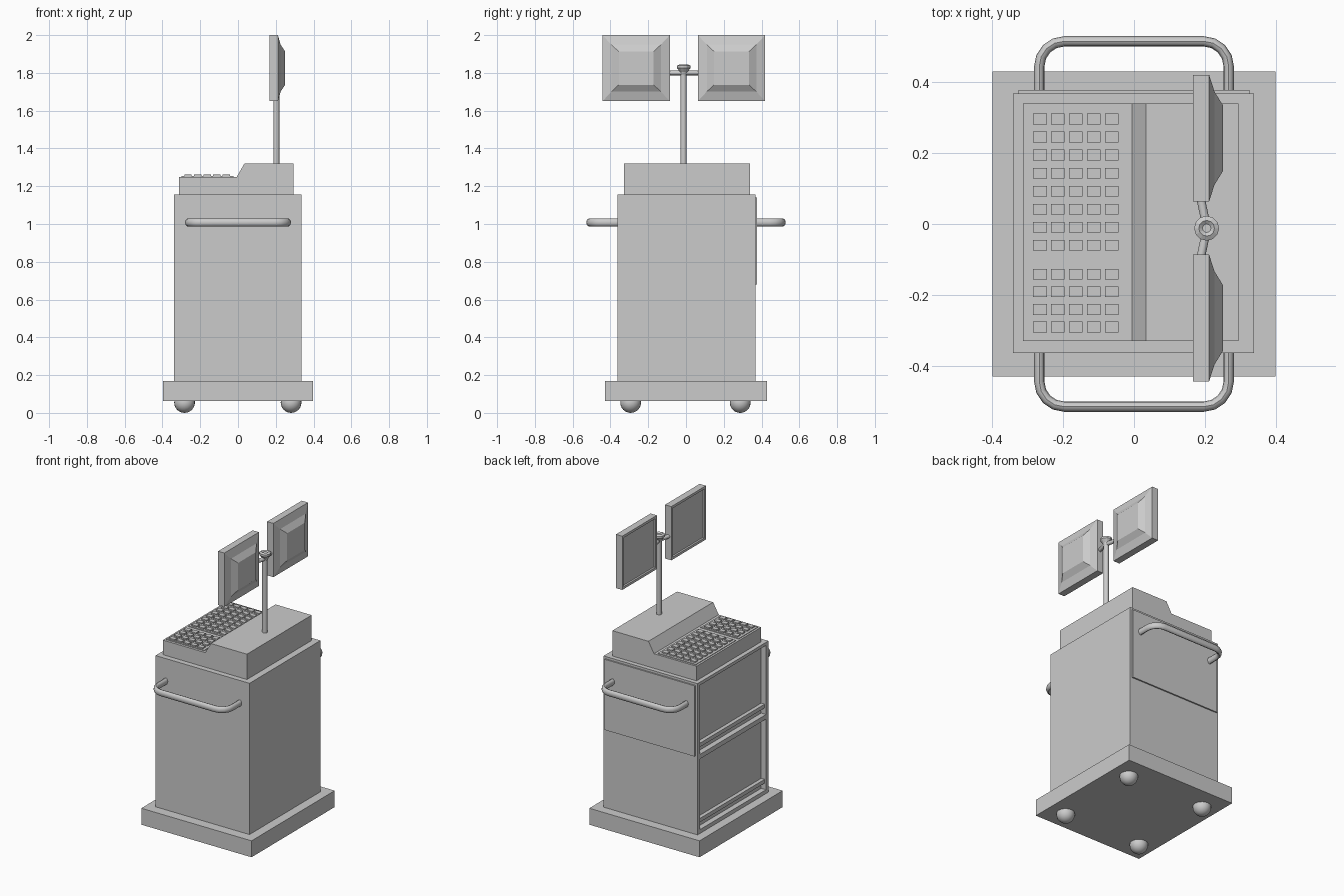
import bpy, bmesh, math
from mathutils import Vector

if "Cube" in bpy.data.objects:
    bpy.data.objects.remove(bpy.data.objects["Cube"])


def finish(name, bm):
    bmesh.ops.recalc_face_normals(bm, faces=bm.faces)
    me = bpy.data.meshes.new(name)
    bm.to_mesh(me)
    bm.free()
    ob = bpy.data.objects.new(name, me)
    bpy.context.collection.objects.link(ob)
    return ob


def add_box(bm, x0, x1, y0, y1, z0, z1):
    r = bmesh.ops.create_cube(bm, size=1)
    for v in r["verts"]:
        v.co = ((x0 + x1) / 2 + v.co.x * (x1 - x0),
                (y0 + y1) / 2 + v.co.y * (y1 - y0),
                (z0 + z1) / 2 + v.co.z * (z1 - z0))


def box(name, *dims):
    bm = bmesh.new()
    add_box(bm, *dims)
    return finish(name, bm)


def smooth(ob, angle=40):
    bpy.ops.object.select_all(action='DESELECT')
    ob.select_set(True)
    bpy.context.view_layer.objects.active = ob
    bpy.ops.object.shade_smooth_by_angle(angle=math.radians(angle))


def lathe(name, profile, x, y, n):
    """Spin a (radius, z) profile around a vertical axis."""
    bm = bmesh.new()
    rings = [[bm.verts.new((x + r * math.cos(2 * math.pi * i / n),
                            y + r * math.sin(2 * math.pi * i / n), z))
              for i in range(n)] for r, z in profile]
    for a, b in zip(rings, rings[1:]):
        for i in range(n):
            j = (i + 1) % n
            bm.faces.new((a[i], a[j], b[j], b[i]))
    bm.faces.new(rings[0])
    bm.faces.new(rings[-1])
    return finish(name, bm)


# Plinth and castor balls
box("base", -0.397, 0.397, -0.428, 0.428, 0.063, 0.17)
for x in (-0.283, 0.281):
    for y in (-0.293, 0.287):
        bpy.ops.mesh.primitive_uv_sphere_add(segments=20, ring_count=12, radius=0.055, location=(x, y, 0.055))
        bpy.context.object.name = "castor"
        smooth(bpy.context.object)

# Cabinet with two recessed bays on the operator side
cabinet = box("cabinet", -0.34, 0.337, -0.363, 0.367, 0.17, 1.155)
bm = bmesh.new()
for z0, z1 in ((0.195, 0.655), (0.685, 1.135)):
    add_box(bm, -0.4, -0.305, -0.338, 0.342, z0, z1)
cutter = finish("bay_cutter", bm)
cutter.hide_render = True
mod = cabinet.modifiers.new("bays", 'BOOLEAN')
mod.operation = 'DIFFERENCE'
mod.solver = 'EXACT'
mod.object = cutter
bpy.context.view_layer.objects.active = cabinet
bpy.ops.object.modifier_apply(modifier=mod.name)
bpy.data.objects.remove(cutter, do_unlink=True)
for z in (0.235, 0.725):
    box("bay_rail", -0.33, -0.3, -0.338, 0.342, z, z + 0.025)
box("rear_panel", -0.325, 0.325, 0.36, 0.376, 0.68, 1.14)

# Sloped console
profile = [(-0.312, 1.15), (0.294, 1.15), (0.294, 1.32), (0.034, 1.32), (-0.006, 1.25), (-0.312, 1.25)]
bm = bmesh.new()
face = bm.faces.new([bm.verts.new((x, -0.328, z)) for x, z in profile])
ext = bmesh.ops.extrude_face_region(bm, geom=[face])
bmesh.ops.translate(bm, vec=(0, 0.666, 0), verts=[g for g in ext["geom"] if isinstance(g, bmesh.types.BMVert)])
finish("console", bm)

# Keypads
for name, y_top, y_bottom, first, rows in (("main_keypad", 0.325, -0.087, 0.295, 8),
                                           ("small_keypad", -0.116, -0.312, -0.141, 4)):
    box(name + "_plate", -0.299, -0.025, y_bottom, y_top, 1.245, 1.254)
    bm = bmesh.new()
    for r in range(rows):
        for c in range(5):
            x, y = -0.264 + c * 0.0505, first - r * (0.0507 if rows == 8 else 0.0495)
            add_box(bm, x - 0.019, x + 0.019, y - 0.015, y + 0.015, 1.25, 1.262)
    finish(name + "_keys", bm)

# Push handles: oval tubes with rounded corners
for side in (-1, 1):
    pts = [(-0.266, 0.355)]
    for sx, a0 in ((-1, 180), (1, 90)):
        for i in range(5):
            a = math.radians(a0 - i * 22.5)
            pts.append((sx * 0.196 + 0.07 * math.cos(a), 0.443 + 0.07 * math.sin(a)))
    pts.append((0.266, 0.355))
    n, rings = 12, []
    bm = bmesh.new()
    for i, p in enumerate(pts):
        t = Vector(pts[min(i + 1, len(pts) - 1)]) - Vector(pts[max(i - 1, 0)])
        t.normalize()
        rings.append([bm.verts.new((p[0] - t.y * 0.0145 * math.cos(2 * math.pi * k / n),
                                    side * (p[1] + t.x * 0.0145 * math.cos(2 * math.pi * k / n)),
                                    1.008 + 0.021 * math.sin(2 * math.pi * k / n))) for k in range(n)])
    for a, b in zip(rings, rings[1:]):
        for k in range(n):
            bm.faces.new((a[k], a[(k + 1) % n], b[(k + 1) % n], b[k]))
    bm.faces.new(rings[0])
    bm.faces.new(rings[-1])
    smooth(finish("push_handle", bm))

# Pole and flared joint
smooth(lathe("pole", [(0.016, 1.31), (0.016, 1.82)], 0.203, -0.013, 12))
lathe("pole_joint", [(0.014, 1.785), (0.02, 1.805), (0.035, 1.825), (0.035, 1.838),
                     (0.022, 1.845), (0.012, 1.838)], 0.204, -0.012, 12)

# Monitors: stepped tapering back, framed recessed screen
for name, yc in (("left_monitor", 0.241), ("right_monitor", -0.264)):
    rings_def = [(0.178, 0.157, 0.152), (0.178, 0.164, 0.159), (0.166, 0.164, 0.159), (0.166, 0.178, 0.175),
                 (0.211, 0.178, 0.175), (0.226, 0.131, 0.124), (0.25, 0.092, 0.088)]
    bm = bmesh.new()
    rings = [[bm.verts.new((x, yc + sy * hy, 1.825 + sz * hz))
              for sy, sz in ((-1, -1), (1, -1), (1, 1), (-1, 1))] for x, hy, hz in rings_def]
    for a, b in zip(rings, rings[1:]):
        for k in range(4):
            bm.faces.new((a[k], a[(k + 1) % 4], b[(k + 1) % 4], b[k]))
    bm.faces.new(rings[0])
    bm.faces.new(rings[-1])
    finish(name, bm)

# Arms from the joint to each monitor
for y_end in (0.068, -0.092):
    a, b = Vector((0.205, -0.012, 1.8)), Vector((0.188, y_end, 1.8))
    d = b - a
    bpy.ops.mesh.primitive_cylinder_add(vertices=10, radius=0.0125, depth=d.length, location=(a + b) / 2)
    arm = bpy.context.object
    arm.name = "monitor_arm"
    arm.rotation_euler = d.to_track_quat('Z', 'Y').to_euler()
    smooth(arm)
